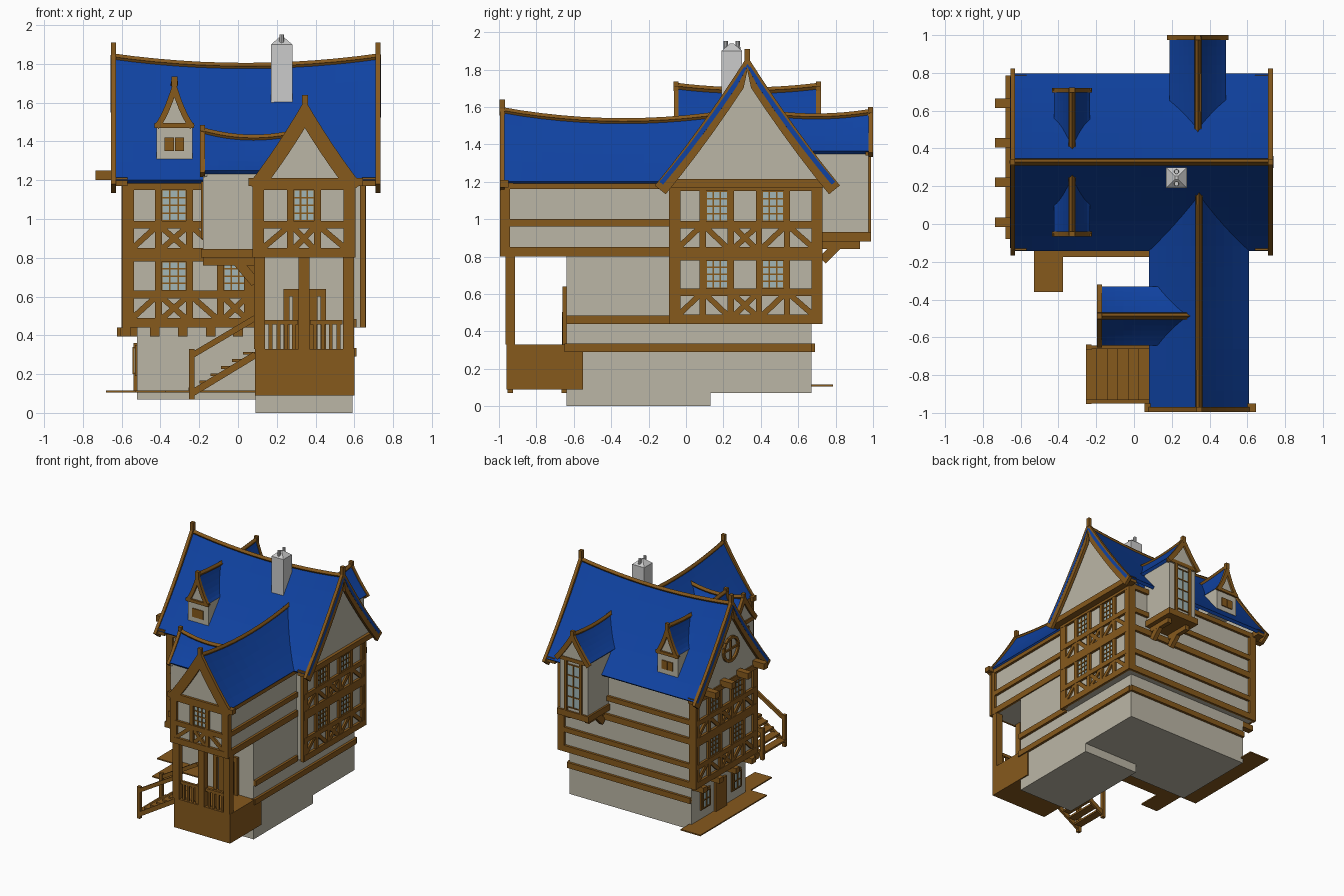
import bpy, bmesh, math
from mathutils import Vector, Matrix

if "Cube" in bpy.data.objects:
    bpy.data.objects.remove(bpy.data.objects["Cube"])

COL = dict(plaster=(.50, .47, .38, 1), wood=(.24, .10, .012, 1), tile=(.005, .055, .36, 1),
           glass=(.36, .47, .47, 1), stone=None)
MATS, PARTS = {}, {}
for n, c in COL.items():
    if c:
        MATS[n] = bpy.data.materials.new(n)
        MATS[n].diffuse_color = c


def part(name, mat):
    return PARTS.setdefault(name, (bmesh.new(), mat))[0]


def box(name, mat, x0, x1, y0, y1, z0, z1):
    m = Matrix.Translation(((x0+x1)/2, (y0+y1)/2, (z0+z1)/2)) @ Matrix.Diagonal((abs(x1-x0), abs(y1-y0), abs(z1-z0), 1))
    bmesh.ops.create_cube(part(name, mat), size=1, matrix=m)


def beam(name, p, q, w, d, mat='wood'):
    p, q = Vector(p), Vector(q)
    m = Matrix.Translation((p+q)/2) @ (q-p).to_track_quat('X', 'Z').to_matrix().to_4x4() @ Matrix.Diagonal(((q-p).length, d, w, 1))
    bmesh.ops.create_cube(part(name, mat), size=1, matrix=m)


# A wall is (axis it runs along, position, outward sign)
def on(wall, u, n, z):
    a, pos, s = wall
    return (u, pos+s*n, z) if a == 'x' else (pos+s*n, u, z)


def wbox(name, mat, wall, u0, u1, z0, z1, n0=-.01, n1=.02):
    a, b = on(wall, u0, n0, z0), on(wall, u1, n1, z1)
    box(name, mat, a[0], b[0], a[1], b[1], a[2], b[2])


def window(name, wall, u0, u1, z0, z1, cols=3, rows=4):
    wbox(name+'_glass', 'glass', wall, u0, u1, z0, z1, -.01, .004)
    for i in range(cols+1):
        u = u0+(u1-u0)*i/cols
        wbox(name+'_bars', 'wood', wall, u-.004, u+.004, z0, z1, 0, .01)
    for i in range(rows+1):
        z = z0+(z1-z0)*i/rows
        wbox(name+'_bars', 'wood', wall, u0, u1, z-.004, z+.004, 0, .01)


def timber(name, wall, posts, floors, braces, wins):
    """posts, rails, diagonal braces and windows for each storey"""
    for z0, z1 in floors:
        for za, zb in ((z0, z0+.05), (z0+.15, z0+.19), (z1-.03, z1+.01)):
            wbox(name+'_rails', 'wood', wall, posts[0]-.02, posts[-1]+.02, za, zb)
        for i, u in enumerate(posts):
            h = .03 if i in (0, len(posts)-1) else .017
            wbox(name+'_posts', 'wood', wall, u-h, u+h, z0, z1, -.01, .018)
        for i, b in enumerate(braces):
            a, c = posts[i]+.017, posts[i+1]-.017
            lo, hi = z0+.045, z0+.155
            if b in '/X':
                beam(name+'_braces', on(wall, a, .004, lo), on(wall, c, .004, hi), .03, .02)
            if b in '\\X':
                beam(name+'_braces', on(wall, a, .005, hi), on(wall, c, .005, lo), .03, .02)
            if i in wins:
                window(name+'_window', wall, a, c, z0+.19, z1-.03)


def prof(t, k):
    return t-k*t*(1-t)


def place(axis, s, u, z):
    return (s, u, z) if axis == 'x' else (u, s, z)


def sheet(name, mat, axis, a0, a1, c, w, ze, zr, k, sag, thick, n=12, full=False):
    """flared, sagging two-sided roof shell running along an axis"""
    bm = bmesh.new()
    rows = []
    for i in range(n+1):
        f = i/n
        row = []
        for j in range(-6, 7):
            t = 1-abs(j)/6
            z = ze+(zr-ze)*prof(t, k)-sag*4*f*(1-f)*(1 if full else t)
            row.append(bm.verts.new(place(axis, a0+(a1-a0)*f, c+w*j/6, z)))
        rows.append(row)
    for r, q in zip(rows, rows[1:]):
        for j in range(12):
            bm.faces.new((r[j], q[j], q[j+1], r[j+1]))
    bm.normal_update()
    for f in bm.faces:
        if f.normal.z < 0:
            f.normal_flip()
    ob = finish(name, bm, mat)
    md = ob.modifiers.new('thickness', 'SOLIDIFY')
    md.thickness, md.offset = thick, -1


def gable(name, axis, pos, th, c, w, ze, zr, k):
    bm = part(name, 'plaster')
    pts = [(c+w*j/6, ze+(zr-ze)*prof(1-abs(j)/6, k)) for j in range(-6, 7)]
    f = bm.faces.new([bm.verts.new(place(axis, pos, u, z)) for u, z in pts])
    ext = bmesh.ops.extrude_face_region(bm, geom=[f])
    bmesh.ops.translate(bm, vec=place(axis, th, 0, 0),
                        verts=[v for v in ext['geom'] if isinstance(v, bmesh.types.BMVert)])


def roof(name, axis, a0, a1, c, w, ze, zr, k, sag, ends, trim=.03, fin=.05):
    """tiles, ridge beam, and bargeboard plus finial at the listed ends"""
    sheet(name+'_tiles', 'tile', axis, a0, a1, c, w, ze, zr, k, sag, .025)
    sheet(name+'_ridge', 'wood', axis, a0, a1, c, .013, zr-.005, zr+.015, 0, sag, .025, full=True)
    for e, s in ends:
        b0, b1 = sorted((e, e-s*.025))
        sheet(f'{name}_bargeboard_{"near" if s < 0 else "far"}', 'wood', axis, b0, b1, c, w+trim*.5, ze-trim*.4, zr+trim*.6, k, 0, trim*1.5, n=1)
        p, q = place(axis, b0-.001, c-.015, zr-.03), place(axis, b1+.001, c+.015, zr+fin)
        box(name+'_finials', 'wood', p[0], q[0], p[1], q[1], p[2], q[2])


def finish(name, bm, mat):
    bmesh.ops.recalc_face_normals(bm, faces=bm.faces) if not name.endswith(('tiles', 'ridge', 'near', 'far')) else None
    me = bpy.data.meshes.new(name)
    bm.to_mesh(me)
    bm.free()
    ob = bpy.data.objects.new(name, me)
    bpy.context.collection.objects.link(ob)
    if mat in MATS:
        me.materials.append(MATS[mat])
    return ob


# Foundations and walls
box('main_base', 'plaster', -.52, .59, -.03, .67, .07, .46)
box('wing_base', 'plaster', .09, .59, -.64, .13, 0, .82)
box('main_walls', 'plaster', -.575, .64, -.07, .71, .44, 1.21)
box('wing_upper_walls', 'plaster', .10, .58, -.975, -.05, .80, 1.21)

# Timber framing
FL = ((.44, .81), (.80, 1.18))
six = [-.06, .09, .24, .39, .54, .70]
timber('right_frame', ('y', .64, 1), six, FL, '/\\X/\\', (1, 3))
timber('left_frame', ('y', -.575, -1), six, FL, '/\\X/\\', (1, 3))
timber('front_frame', ('x', -.07, -1), [-.565, -.41, -.25, -.09, .06], FL, '/X\\X', (1, 3))
timber('wing_frame', ('x', -.975, -1), [.105, .27, .41, .575], FL[1:], '/X\\', (1,))
for z0, z1 in ((.44, .49), (.60, .64), (.80, .85), (.96, 1.0), (1.16, 1.20)):
    wbox('back_rails', 'wood', ('x', .71, 1), -.59, .66, z0, z1)
    if z0 > .7:
        for w in (('y', .58, 1), ('y', .10, -1)):
            wbox('wing_side_rails', 'wood', w, -.99, -.08, z0, z1)
for x in (-.57, .63):
    wbox('back_posts', 'wood', ('x', .71, 1), x-.03, x+.03, .44, 1.2)
for w in (('y', .58, 1), ('y', .10, -1)):
    wbox('wing_corner_posts', 'wood', w, -.995, -.94, .80, 1.2)
wbox('base_rails', 'wood', ('y', .59, 1), -.65, .67, .29, .335)
wbox('base_rails', 'wood', ('y', .59, 1), -.64, -.09, .44, .485)
wbox('base_rails', 'wood', ('x', .67, 1), -.52, .60, .29, .335)

# Roofs with gables
roof('main_roof', 'x', -.655, .735, .328, .47, 1.20, 1.84, .13, .05, ((-.655, -1), (.735, 1)), .05, .07)
for x in (-.63, .67):
    gable('main_gables', 'x', x, .02, .328, .45, 1.19, 1.80, .13)
box('gable_ties', 'wood', .64, .715, -.14, .79, 1.17, 1.215)
box('gable_ties', 'wood', -.64, -.57, -.14, .79, 1.17, 1.215)
roof('wing_roof', 'y', -.99, .32, .345, .265, 1.20, 1.585, .15, .06, ((-.995, -1),), .05, .055)
gable('wing_gable', 'y', -.975, .02, .345, .255, 1.19, 1.56, .15)
box('gable_ties', 'wood', .055, .645, -.995, -.95, 1.17, 1.21)
roof('side_bay_roof', 'x', -.19, .35, -.487, .155, 1.25, 1.46, .2, .04, ((-.195, -1),), .025, .025)
roof('back_bay_roof', 'y', .40, .99, .338, .15, 1.365, 1.575, .2, .025, ((1.0, 1),), .025, .025)
roof('dormer_roof', 'y', -.06, .716, -.328, .095, 1.49, 1.715, .5, .025, ((-.065, -1), (.721, 1)), .02, .02)
gable('side_bay_gable', 'x', -.18, .02, -.487, .145, 1.22, 1.44, .2)
gable('back_bay_gable', 'y', .965, .02, .338, .14, 1.34, 1.55, .2)

# Dormers, front and back
for y, s in ((-.05, -1), (.706, 1)):
    box('dormer_walls', 'plaster', -.42, -.235, y, y-s*.22, 1.31, 1.49)
    gable('dormer_gables', 'y', y, -s*.015, -.328, .09, 1.485, 1.70, .5)
    w = ('x', y, s)
    wbox('dormer_trim', 'wood', w, -.43, -.226, 1.47, 1.495, 0, .015)
    wbox('dormer_shutters', 'wood', w, -.378, -.33, 1.35, 1.42, 0, .008)
    wbox('dormer_shutters', 'wood', w, -.326, -.278, 1.35, 1.42, 0, .008)

# Side bay of the wing, on brackets
box('side_bay', 'plaster', -.18, .11, -.62, -.355, .83, 1.25)
box('side_bay_floor', 'wood', -.19, .10, -.635, -.34, .80, .845)
box('side_bay_trim', 'wood', -.19, -.17, -.63, -.345, 1.22, 1.25)
window('side_bay_window', ('y', -.18, -1), -.55, -.425, .90, 1.19)
for y in (-.60, -.375):
    beam('side_bay_brackets', (.09, y, .67), (-.02, y, .80), .05, .035)
    box('side_bay_brackets', 'wood', -.18, .10, y-.018, y+.018, .76, .81)

# Back bay, on brackets
box('back_bay', 'plaster', .21, .465, .68, .975, .92, 1.37)
box('back_bay_floor', 'wood', .195, .48, .70, .99, .88, .93)
box('back_bay_trim', 'wood', .195, .48, .96, .99, 1.34, 1.37)
window('back_bay_window', ('x', .975, 1), .28, .395, .96, 1.31, 2, 4)
for u in (.27, .405):
    wbox('back_bay_posts', 'wood', ('x', .975, 1), u-.012, u+.012, .93, 1.35, 0, .014)
for x in (.25, .425):
    beam('back_bay_brackets', (x, .73, .78), (x, .83, .88), .05, .035)
    box('back_bay_brackets', 'wood', x-.018, x+.018, .72, .93, .84, .89)

# Jetty beam ends
for y in (.01, .22, .43, .64):
    box('jetty_beams', 'wood', -.735, -.60, y-.025, y+.025, 1.20, 1.25)
    box('jetty_beams', 'wood', -.625, -.50, y-.025, y+.025, .395, .44)
for x in (-.58, -.43, -.285, -.14, .0):
    box('jetty_beams', 'wood', x-.025, x+.025, -.09, 0, .395, .44)

# Round gable window
ring = [(-.632, .328+.095*math.cos(a*math.pi/8), 1.46+.095*math.sin(a*math.pi/8)) for a in range(16)]
for p, q in zip(ring, ring[1:]+ring[:1]):
    beam('round_window_frame', p, q, .022, .03)
beam('round_window_frame', (-.632, .233, 1.46), (-.632, .423, 1.46), .015, .02)
box('round_window_frame', 'wood', -.642, -.622, .32, .335, 1.365, 1.555)

# Ground-floor door, windows and boardwalk
G = ('y', -.52, -1)
wbox('ground_door', 'wood', G, .24, .38, .11, .36)
for y in (.50, .10):
    wbox('ground_window_frames', 'wood', G, y-.06, y+.06, .19, .35, 0, .012)
    window('ground_window', ('y', -.533, -1), y-.045, y+.045, .205, .335, 2, 2)
box('boardwalk', 'wood', -.68, -.50, -.08, .785, .105, .115)
box('boardwalk', 'wood', -.53, .09, -.175, -.02, .105, .115)
box('boardwalk', 'wood', -.53, -.375, -.36, -.17, .105, .115)

# Porch: deck, posts, railing, door
box('porch_deck', 'wood', .088, .60, -.96, -.55, .09, .33)
for x in (.11, .34, .57):
    box('porch_posts', 'wood', x-.028, x+.028, -.965, -.915, .33, .81)
for a in (.14, .37):
    box('porch_rail', 'wood', a, a+.17, -.95, -.93, .455, .48)
    for i in range(4):
        box('porch_balusters', 'wood', a+.018+i*.04, a+.038+i*.04, -.947, -.933, .33, .46)
box('porch_door', 'wood', .28, .41, -.655, -.63, .33, .60)
for x in (.25, .44):
    box('porch_door_frame', 'wood', x-.015, x+.015, -.66, -.63, .33, .64)
box('porch_door_frame', 'wood', .24, .45, -.66, -.63, .60, .64)

# Stairs with stringers and handrails
for i in range(6):
    box('stair_treads', 'wood', -.255+i*.056, -.19+i*.056, -.94, -.655, .115+i*.037, .13+i*.037)
for y in (-.94, -.652):
    beam('stair_stringers', (-.24, y, .10), (.09, y, .30), .035, .018)
    beam('stair_handrails', (-.24, y, .295), (.09, y, .49), .03, .02)
    box('stair_posts', 'wood', -.253, -.225, y-.014, y+.014, .07, .33)

# Chimney: stack, pyramid cap, two pots
box('chimney_stack', 'stone', .17, .28, .19, .30, 1.58, 1.90)
bmesh.ops.create_cone(part('chimney_cap', 'stone'), cap_ends=True, segments=4, radius1=.077, radius2=.012, depth=.04,
                      matrix=Matrix.Translation((.225, .245, 1.92)) @ Matrix.Rotation(math.pi/4, 4, 'Z'))
for y in (.213, .277):
    bmesh.ops.create_cone(part('chimney_pots', 'stone'), cap_ends=True, segments=10, radius1=.014, radius2=.012, depth=.06,
                          matrix=Matrix.Translation((.225, y, 1.922)))

for n, (bm, mat) in PARTS.items():
    finish(n, bm, mat)

for m in bpy.data.materials:
    if m.users and not m.is_grease_pencil:
        m.use_nodes = True
        m.node_tree.nodes["Principled BSDF"].inputs["Base Color"].default_value = m.diffuse_color
